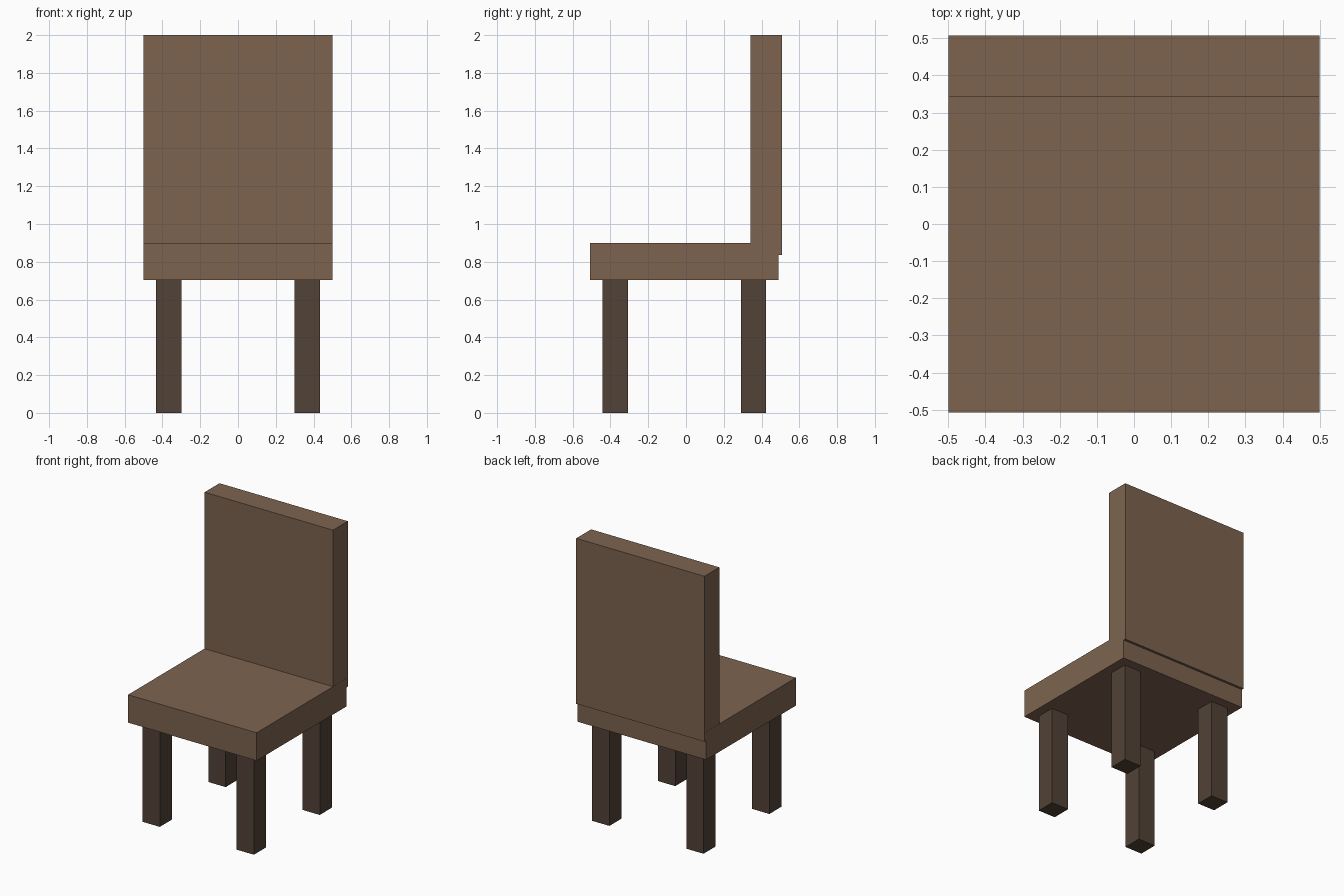
import bpy

if "Cube" in bpy.data.objects:
    bpy.data.objects.remove(bpy.data.objects["Cube"])


def material(name, color):
    mat = bpy.data.materials.new(name)
    mat.diffuse_color = (*color, 1.0)
    mat.use_nodes = True
    mat.node_tree.nodes["Principled BSDF"].inputs["Base Color"].default_value = mat.diffuse_color
    return mat


def box(name, low, high, mat):
    """Axis-aligned box between two corners."""
    size = [b - a for a, b in zip(low, high)]
    centre = [(a + b) / 2 for a, b in zip(low, high)]
    bpy.ops.mesh.primitive_cube_add(size=1, location=centre)
    obj = bpy.context.object
    obj.name = name
    obj.scale = size
    bpy.ops.object.transform_apply(location=False, rotation=False, scale=True)
    obj.data.materials.append(mat)
    return obj


light_wood = material("light_brown_wood", (0.205, 0.127, 0.080))
dark_wood = material("dark_brown_wood", (0.084, 0.054, 0.037))

# Seat slab
box("seat", (-0.5, -0.507, 0.704), (0.5, 0.49, 0.9), light_wood)

# Backrest, sunk slightly into the seat and overhanging its rear edge
box("backrest", (-0.499, 0.342, 0.837), (0.499, 0.507, 2.0), light_wood)

# Four square legs
for side, x in (("left", -0.366), ("right", 0.366)):
    for end, y in (("front", -0.375), ("back", 0.357)):
        box(f"{end}_{side}_leg", (x - 0.067, y - 0.067, 0.0),
            (x + 0.067, y + 0.067, 0.71), dark_wood)
